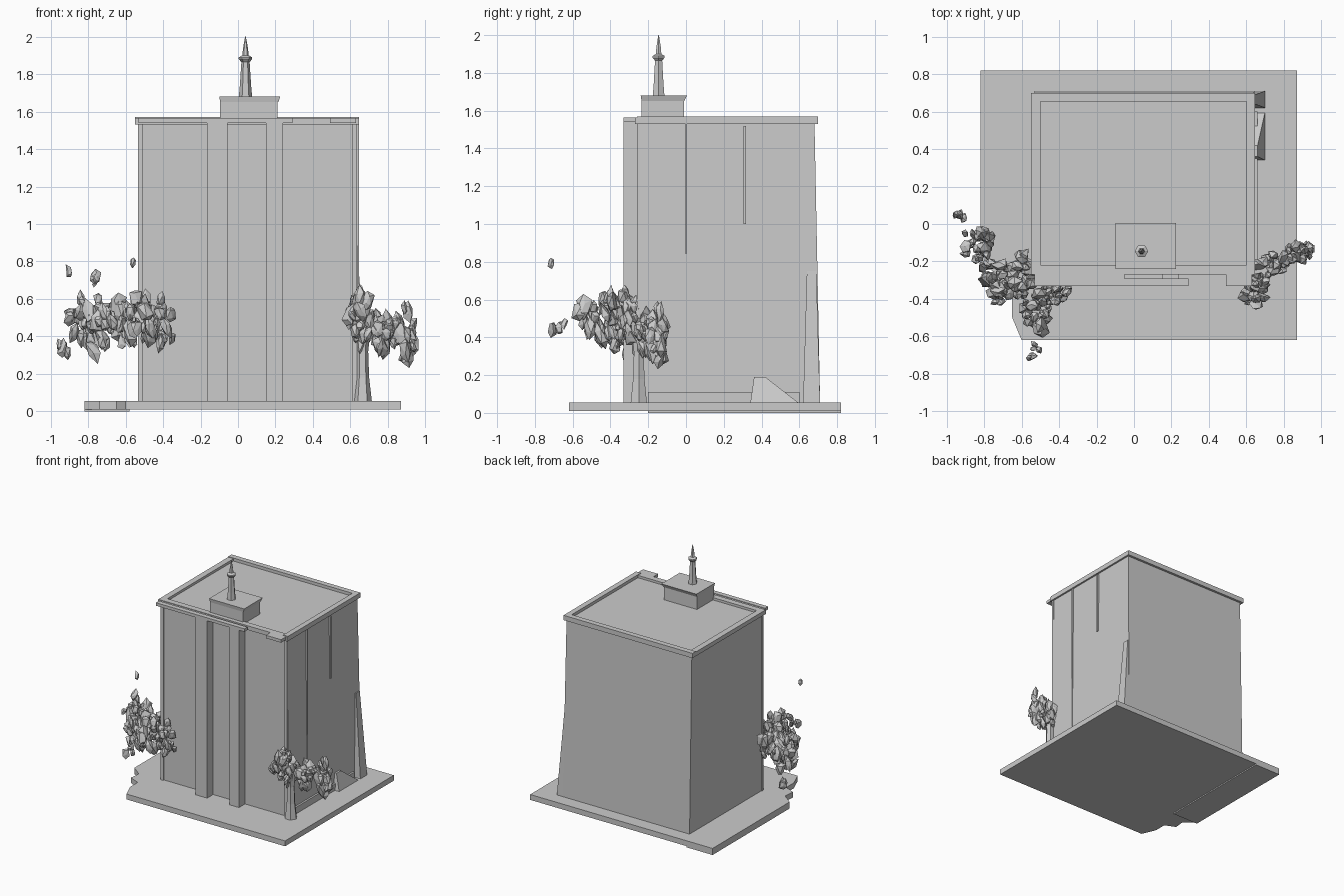
import bpy, bmesh, math, random
from mathutils import Vector, Matrix

random.seed(7)


def finish(name, bm):
    bmesh.ops.recalc_face_normals(bm, faces=bm.faces)
    me = bpy.data.meshes.new(name)
    bm.to_mesh(me)
    bm.free()
    ob = bpy.data.objects.new(name, me)
    bpy.context.collection.objects.link(ob)
    return ob


def prism(name, bottom, top, z0, z1):
    """Join two matching outlines into a closed solid."""
    bm = bmesh.new()
    a = [bm.verts.new((x, y, z0)) for x, y in bottom]
    b = [bm.verts.new((x, y, z1)) for x, y in top]
    bm.faces.new(a)
    bm.faces.new(b)
    for i in range(len(a)):
        j = (i + 1) % len(a)
        bm.faces.new((a[i], a[j], b[j], b[i]))
    return finish(name, bm)


def rect(x0, x1, y0, y1):
    return [(x0, y0), (x1, y0), (x1, y1), (x0, y1)]


def box(name, x0, x1, y0, y1, z0, z1):
    return prism(name, rect(x0, x1, y0, y1), rect(x0, x1, y0, y1), z0, z1)


def spun(name, profile, center, sides=6):
    """Stack of rings from (radius, z) pairs."""
    bm = bmesh.new()
    rings = []
    for r, z in profile:
        rings.append([bm.verts.new((center[0] + r * math.cos(2 * math.pi * k / sides),
                                    center[1] + r * math.sin(2 * math.pi * k / sides), z))
                      for k in range(sides)])
    for a, b in zip(rings, rings[1:]):
        for k in range(sides):
            j = (k + 1) % sides
            bm.faces.new((a[k], a[j], b[j], b[k]))
    bm.faces.new(rings[0])
    bm.faces.new(rings[-1])
    return finish(name, bm)


def foliage(name, clusters):
    """Jagged leaf chunks scattered in ellipsoids: (center, radii, count, chunk size)."""
    bm = bmesh.new()
    for c, rad, n, size in clusters:
        for _ in range(n):
            d = Vector([random.gauss(0, 1) for _ in range(3)]).normalized()
            d *= random.uniform(0.45, 1.0)
            pos = Vector(c) + Vector([d[i] * rad[i] for i in range(3)])
            s = size * random.uniform(0.6, 1.2)
            m = (Matrix.Translation(pos)
                 @ Matrix.Rotation(random.uniform(0, 6.28), 4, 'Z')
                 @ Matrix.Rotation(random.uniform(-0.5, 0.5), 4, 'X')
                 @ Matrix.Diagonal((s * 0.8, s * 0.65, s * 1.3, 1)))
            new = bmesh.ops.create_icosphere(bm, subdivisions=1, radius=1, matrix=m)['verts']
            for v in new:
                v.co = pos + (v.co - pos) * random.uniform(0.6, 1.3)
    return finish(name, bm)


# Ground slab with the broken front left corner
slab = [(-0.60, -0.62), (0.87, -0.62), (0.87, 0.82), (-0.82, 0.82), (-0.82, -0.20),
        (-0.73, -0.27), (-0.74, -0.36), (-0.65, -0.40), (-0.65, -0.50)]
prism("ground_slab", slab, slab, 0.01, 0.055)
box("thin_slab_edge", -0.82, -0.58, -0.20, 0.82, 0.0, 0.045)

# Main block, slightly wider at the foot
prism("tower_block", rect(-0.53, 0.645, -0.25, 0.71), rect(-0.53, 0.63, -0.25, 0.68), 0.05, 1.545)

# Front pilasters
for side, x0, x1 in (("left", -0.165, -0.055), ("right", 0.15, 0.24)):
    box("pilaster_" + side, x0, x1, -0.33, -0.24, 0.05, 1.55)

# Slim trim lines on the facade edges
for i, x in enumerate((-0.53, 0.615)):
    box("corner_trim_%d" % i, x - 0.005, x + 0.02, -0.26, -0.24, 0.05, 1.54)

# Roof rim
box("roof_rim_left", -0.55, -0.50, -0.26, 0.70, 1.53, 1.565)
box("roof_rim_right", 0.60, 0.645, -0.26, 0.70, 1.53, 1.57)
box("roof_rim_back", -0.55, 0.645, 0.655, 0.70, 1.53, 1.57)
box("roof_rim_front", -0.55, 0.645, -0.27, -0.22, 1.53, 1.565)
box("front_cornice_main", -0.53, 0.29, -0.33, -0.29, 1.54, 1.565)
box("front_cornice_end", 0.49, 0.63, -0.33, -0.26, 1.54, 1.565)
box("front_cornice_link", -0.53, -0.05, -0.30, -0.26, 1.54, 1.56)

# Right wall: seam strips and low plinth pieces
box("side_strip", 0.63, 0.645, 0.305, 0.318, 1.0, 1.52)
box("side_seam", 0.63, 0.645, -0.003, 0.004, 0.08, 1.53)
box("side_plinth", 0.63, 0.66, -0.20, 0.60, 0.05, 0.11)
prism("side_mound", rect(0.63, 0.70, 0.34, 0.60), rect(0.63, 0.66, 0.36, 0.42), 0.05, 0.19)
prism("back_corner_flare", rect(0.62, 0.70, 0.62, 0.71), rect(0.62, 0.645, 0.64, 0.69), 0.05, 0.75)

# Rooftop housing with flared cap
prism("roof_housing", rect(-0.095, 0.21, -0.235, -0.01), rect(-0.095, 0.21, -0.235, -0.01), 1.54, 1.65)
prism("housing_cap", rect(-0.095, 0.215, -0.235, -0.01), rect(-0.10, 0.225, -0.24, 0.005), 1.65, 1.68)

# Spire
spun("spire", [(0.036, 1.675), (0.03, 1.74), (0.022, 1.865), (0.036, 1.88), (0.036, 1.89),
               (0.017, 1.90), (0.013, 1.94), (0.002, 2.0)], (0.04, -0.145))

# Left foliage, stretched diagonally around the front corner
foliage("left_foliage", [
    ((-0.92, 0.03, 0.36), (0.05, 0.03, 0.05), 4, 0.04),
    ((-0.83, -0.12, 0.48), (0.09, 0.10, 0.13), 22, 0.045),
    ((-0.74, -0.30, 0.47), (0.10, 0.12, 0.16), 32, 0.047),
    ((-0.60, -0.28, 0.48), (0.10, 0.13, 0.14), 30, 0.047),
    ((-0.52, -0.45, 0.50), (0.09, 0.12, 0.12), 24, 0.045),
    ((-0.41, -0.36, 0.46), (0.09, 0.06, 0.16), 24, 0.043),
    ((-0.52, -0.68, 0.50), (0.05, 0.09, 0.12), 4, 0.032),
    ((-0.76, -0.30, 0.72), (0.02, 0.02, 0.04), 3, 0.03),
    ((-0.57, -0.71, 0.79), (0.02, 0.01, 0.01), 1, 0.03),
    ((-0.91, -0.05, 0.75), (0.01, 0.01, 0.02), 1, 0.035)])

# Right foliage and its trunk
foliage("right_foliage", [
    ((0.64, -0.36, 0.54), (0.07, 0.09, 0.12), 26, 0.043),
    ((0.67, -0.27, 0.46), (0.06, 0.09, 0.14), 20, 0.043),
    ((0.77, -0.20, 0.42), (0.07, 0.06, 0.10), 18, 0.043),
    ((0.88, -0.15, 0.41), (0.08, 0.05, 0.14), 24, 0.045)])
spun("trunk", [(0.05, 0.05), (0.035, 0.18), (0.03, 0.32), (0.05, 0.50)], (0.665, -0.25))
